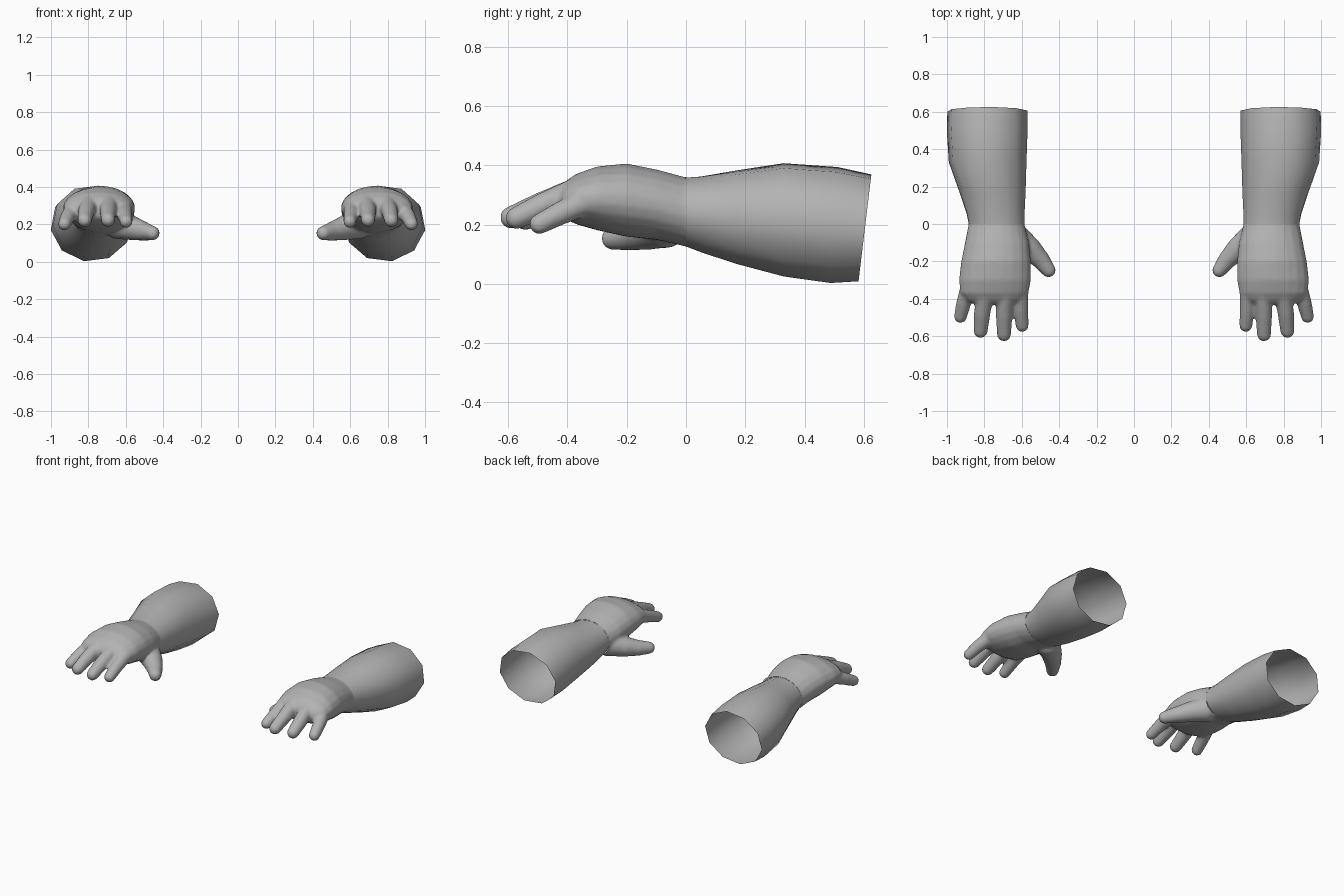
import bpy
import bmesh
import math
from mathutils import Matrix, Vector

if "Cube" in bpy.data.objects:
    bpy.data.objects.remove(bpy.data.objects["Cube"], do_unlink=True)

skin = bpy.data.materials.new("plain_grey")
skin.use_nodes = True
GREY = (0.45, 0.45, 0.45, 1)
skin.diffuse_color = GREY
skin.node_tree.nodes["Principled BSDF"].inputs["Base Color"].default_value = GREY
skin.node_tree.nodes["Principled BSDF"].inputs["Roughness"].default_value = 0.7

CORNERS = 10
SIDES = CORNERS * 2
PHASE = math.radians(-8)


def add_ring(bm, y, x0, x1, z0, z1, facet=0, slant=0):
    """Oval section; facet=1 flattens it to a ten-sided outline."""
    verts = []
    for i in range(SIDES):
        a = PHASE + math.tau * i / SIDES
        k = 1 - facet * (1 - math.cos(math.pi / CORNERS)) if i % 2 else 1
        x = (x0 + x1) / 2 + k * math.cos(a) * (x1 - x0) / 2
        z = (z0 + z1) / 2 + k * math.sin(a) * (z1 - z0) / 2
        verts.append(bm.verts.new((x, y + slant * (z - 0.2), z)))
    return verts


def loft(bm, sections, capped):
    rings = [add_ring(bm, *s) for s in sections]
    for a, b in zip(rings, rings[1:]):
        for i in range(SIDES):
            j = (i + 1) % SIDES
            bm.faces.new((a[i], a[j], b[j], b[i]))
    if capped:
        bm.faces.new(rings[0][::-1])
        bm.faces.new(rings[-1])


def add_digit(bm, joints):
    """Tapered limb: balls at the joints, cones between them."""
    for x, y, z, r in joints:
        bmesh.ops.create_icosphere(bm, subdivisions=3, radius=r,
                                   matrix=Matrix.Translation((x, y, z)))
    for a, b in zip(joints, joints[1:]):
        p, q = Vector(a[:3]), Vector(b[:3])
        turn = (q - p).to_track_quat('Z', 'Y').to_matrix().to_4x4()
        bmesh.ops.create_cone(bm, cap_ends=True, segments=20, radius1=a[3],
                              radius2=b[3], depth=(q - p).length,
                              matrix=Matrix.Translation((p + q) / 2) @ turn)


def add_object(name, mesh):
    obj = bpy.data.objects.new(name, mesh)
    bpy.context.collection.objects.link(obj)
    return obj


def add_pair(part, mesh):
    """Left part as built, right part as its mirror image."""
    mesh.materials.clear()
    mesh.materials.append(skin)
    mesh.polygons.foreach_set("use_smooth", [True] * len(mesh.polygons))
    add_object("left_" + part, mesh)
    other = mesh.copy()
    other.transform(Matrix.Scale(-1, 4, (1, 0, 0)))
    other.flip_normals()
    add_object("right_" + part, other)


# Forearm: hollow sleeve, open at the elbow, rounding off towards the wrist
bm = bmesh.new()
loft(bm, [
    (0.605, 0.568, 1.0, 0.006, 0.372, 1, 0.12),
    (0.5, 0.567, 1.003, 0.0, 0.397, 1, 0.06),
    (0.33, 0.573, 0.992, 0.022, 0.41, 1),
    (0.17, 0.578, 0.935, 0.065, 0.385, 0.6),
    (0.05, 0.584, 0.895, 0.105, 0.364, 0.2),
    (0.0, 0.585, 0.885, 0.125, 0.36),
], capped=False)
mesh = bpy.data.meshes.new("forearm")
bm.to_mesh(mesh)
bm.free()
add_pair("forearm", mesh)

# Palm, from just behind the wrist to the knuckles
bm = bmesh.new()
loft(bm, [
    (0.05, 0.584, 0.895, 0.105, 0.364),
    (0.0, 0.585, 0.885, 0.125, 0.36),
    (-0.1, 0.56, 0.905, 0.148, 0.387),
    (-0.2, 0.55, 0.925, 0.158, 0.407),
    (-0.3, 0.55, 0.937, 0.18, 0.397),
    (-0.37, 0.563, 0.93, 0.2, 0.372),
    (-0.41, 0.59, 0.895, 0.22, 0.345),
    (-0.43, 0.65, 0.85, 0.24, 0.32),
], capped=True)

# Index, middle, ring and little fingers, then the thumb
for joints in (
    [(0.61, -0.35, 0.29, 0.045), (0.605, -0.46, 0.25, 0.04), (0.598, -0.543, 0.215, 0.035)],
    [(0.69, -0.36, 0.315, 0.048), (0.695, -0.49, 0.265, 0.044), (0.695, -0.59, 0.224, 0.038)],
    [(0.795, -0.36, 0.315, 0.048), (0.812, -0.48, 0.265, 0.044), (0.82, -0.572, 0.222, 0.038)],
    [(0.88, -0.33, 0.28, 0.046), (0.91, -0.42, 0.24, 0.04), (0.928, -0.495, 0.202, 0.035)],
    [(0.64, -0.07, 0.2, 0.08), (0.56, -0.13, 0.178, 0.064),
     (0.5, -0.19, 0.162, 0.05), (0.457, -0.247, 0.153, 0.039)],
):
    add_digit(bm, joints)
mesh = bpy.data.meshes.new("hand_parts")
bm.to_mesh(mesh)
bm.free()

# Fuse palm and digits into one soft skin
builder = add_object("hand_builder", mesh)
remesh = builder.modifiers.new("fuse", 'REMESH')
remesh.mode = 'VOXEL'
remesh.voxel_size = 0.009
soften = builder.modifiers.new("soften", 'SMOOTH')
soften.factor = 0.5
soften.iterations = 8
depsgraph = bpy.context.evaluated_depsgraph_get()
hand = bpy.data.meshes.new_from_object(builder.evaluated_get(depsgraph))
hand.name = "hand"
bpy.data.objects.remove(builder, do_unlink=True)

# Open the hand at the wrist so it continues the hollow forearm
bm = bmesh.new()
bm.from_mesh(hand)
bmesh.ops.bisect_plane(bm, geom=bm.verts[:] + bm.edges[:] + bm.faces[:],
                       plane_co=(0, 0, 0), plane_no=(0, 1, 0), clear_outer=True)
bm.to_mesh(hand)
bm.free()
add_pair("hand", hand)
